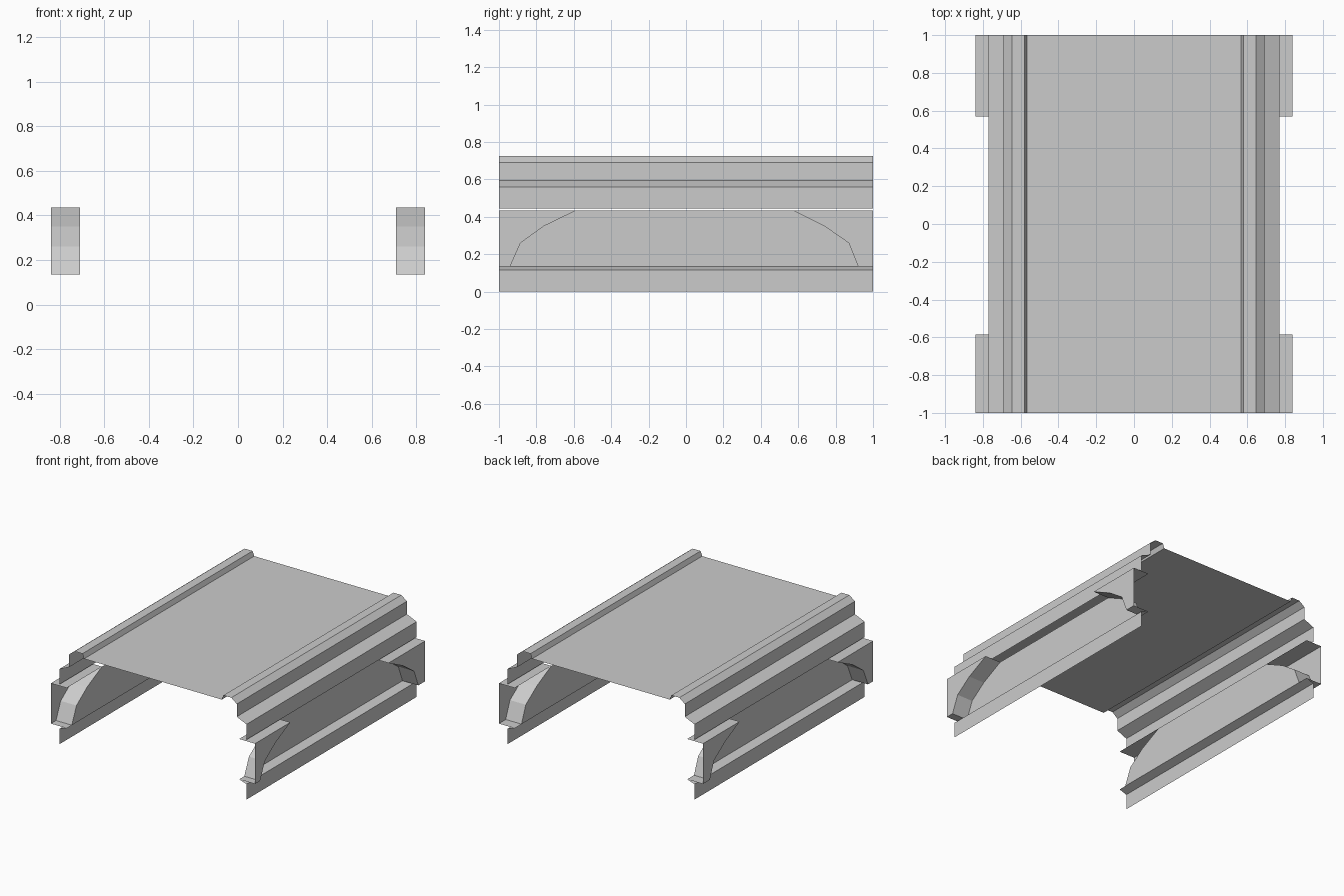
import bpy

cube = bpy.data.objects.get("Cube")
if cube:
    bpy.data.objects.remove(cube, do_unlink=True)

grey = bpy.data.materials.new("light_grey")
grey.use_nodes = True
colour = (0.6, 0.6, 0.6, 1)
grey.diffuse_color = colour
grey.node_tree.nodes["Principled BSDF"].inputs["Base Color"].default_value = colour


def add_object(name, verts, faces):
    mesh = bpy.data.meshes.new(name)
    mesh.from_pydata(verts, [], faces)
    mesh.materials.append(grey)
    obj = bpy.data.objects.new(name, mesh)
    bpy.context.collection.objects.link(obj)


def strip(name, line_a, line_b):
    """Sheet of flat quads between two matching lines."""
    n = len(line_a)
    faces = [(i, i + 1, n + i + 1, n + i) for i in range(n - 1)]
    add_object(name, line_a + line_b, faces)


def sweep(name, profile):
    """Sheet running the full length from an x, z profile."""
    strip(name, [(x, -1, z) for x, z in profile], [(x, 1, z) for x, z in profile])


def panel(name, outline):
    add_object(name, outline, [tuple(range(len(outline)))])


# Roof with raised edge ridges and stepped shoulders
shoulder = [(0.77, 0.445), (0.77, 0.56), (0.69, 0.595), (0.69, 0.69),
            (0.645, 0.725), (0.58, 0.725), (0.567, 0.69)]
sweep("roof_shell", shoulder + [(-x, z) for x, z in reversed(shoulder)])

INNER, OUTER, TOP, LOW = 0.71, 0.84, 0.435, 0.135
# Corner curves as y, z points, from the top down
corners = {
    "front": (-1, [(-0.585, TOP), (-0.76, 0.35), (-0.885, 0.26), (-0.94, LOW)]),
    "back": (1, [(0.57, TOP), (0.74, 0.35), (0.87, 0.26), (0.92, LOW)]),
}

for side, s in (("left", 1), ("right", -1)):
    # Lower skirt with its sloping ledge
    sweep(side + "_skirt", [(s * 0.77, 0), (s * 0.77, 0.115), (s * INNER, LOW)])

    # Recessed wall between the corner curves
    strip(side + "_recessed_wall",
          [(s * INNER, y, z) for y, z in corners["front"][1]],
          [(s * INNER, y, z) for y, z in corners["back"][1]])

    for end, (edge, curve) in corners.items():
        name = end + "_" + side
        inner = [(s * INNER, y, z) for y, z in curve]
        outer = [(s * OUTER, y, z) for y, z in curve]
        # Curved web and outer corner plate
        strip(name + "_curved_web", inner, outer)
        strip(name + "_corner_plate", outer, [(s * OUTER, edge, z) for y, z in curve])
        # Flat caps above and below the corner
        for cap, (y, z) in (("top", curve[0]), ("bottom", curve[-1])):
            panel(name + "_" + cap + "_cap",
                  [(s * INNER, y, z), (s * OUTER, y, z),
                   (s * OUTER, edge, z), (s * INNER, edge, z)])
